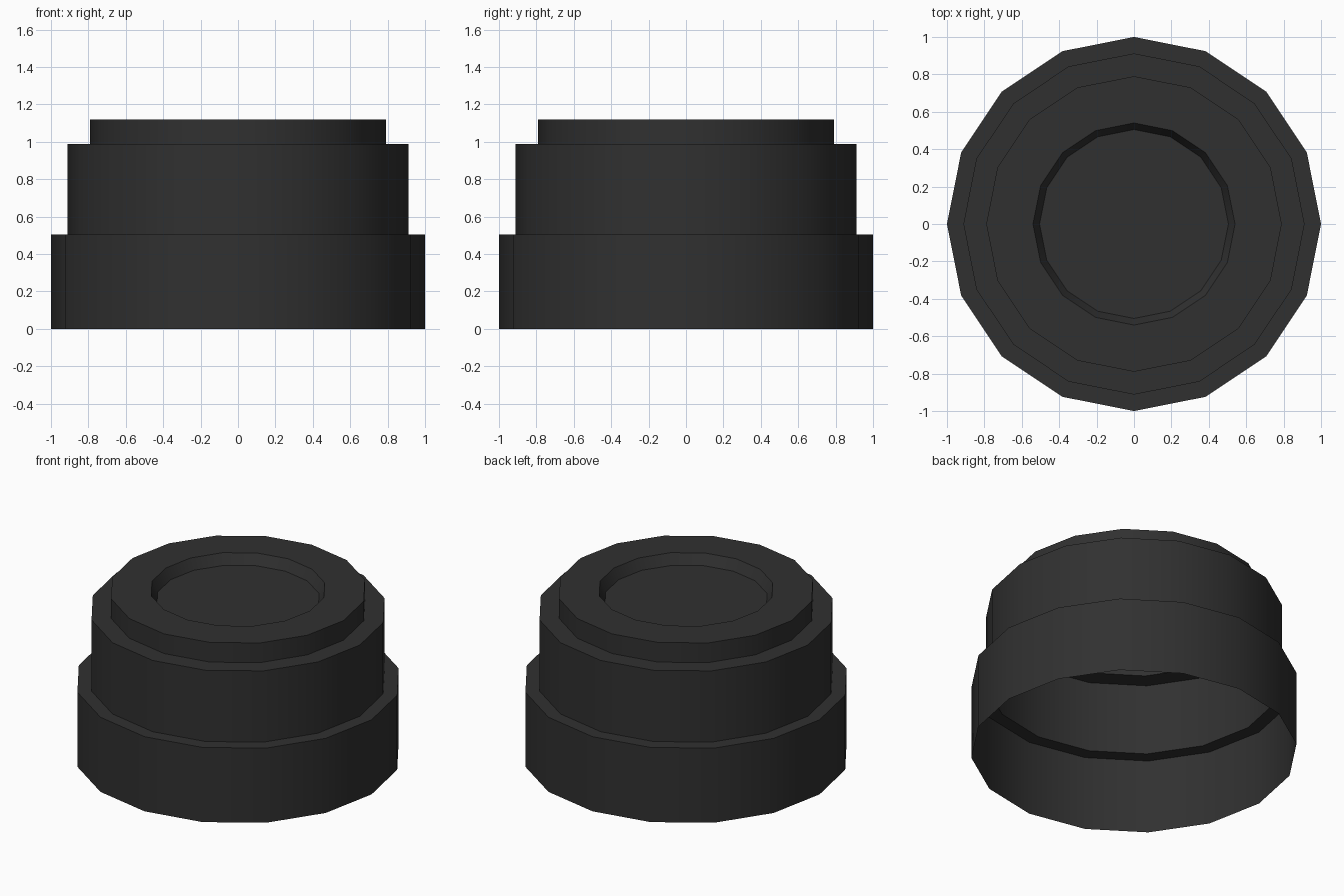
import bpy, bmesh, math

if "Cube" in bpy.data.objects:
    bpy.data.objects.remove(bpy.data.objects["Cube"])

SIDES = 16
# (radius, height) from the open bottom rim up to the recessed top panel
PROFILE = [(1.0, 0.0), (1.0, 0.505), (0.912, 0.505), (0.912, 0.987),
           (0.79, 0.987), (0.79, 1.12), (0.54, 1.12), (0.505, 1.05)]


def ring(bm, r, z):
    return [bm.verts.new((r * math.cos(math.tau * i / SIDES),
                          r * math.sin(math.tau * i / SIDES), z)) for i in range(SIDES)]


# Stepped cap: thin open-bottomed shell, revolved from the profile
bm = bmesh.new()
rings = [ring(bm, r, z) for r, z in PROFILE]
for low, high in zip(rings, rings[1:]):
    for i in range(SIDES):
        j = (i + 1) % SIDES
        bm.faces.new((low[i], low[j], high[j], high[i]))
# Recessed panel floor
bm.faces.new(rings[-1])

mesh = bpy.data.meshes.new("stepped_cap")
bm.to_mesh(mesh)
bm.free()
cap = bpy.data.objects.new("stepped_cap", mesh)
bpy.context.collection.objects.link(cap)

# Near-black finish
mat = bpy.data.materials.new("dark_plastic")
mat.diffuse_color = (0.03, 0.03, 0.03, 1)
mat.use_nodes = True
mat.node_tree.nodes["Principled BSDF"].inputs["Base Color"].default_value = mat.diffuse_color
mesh.materials.append(mat)

# Smooth walls, crisp steps
bpy.context.view_layer.objects.active = cap
cap.select_set(True)
bpy.ops.object.shade_smooth_by_angle(angle=math.radians(30))
